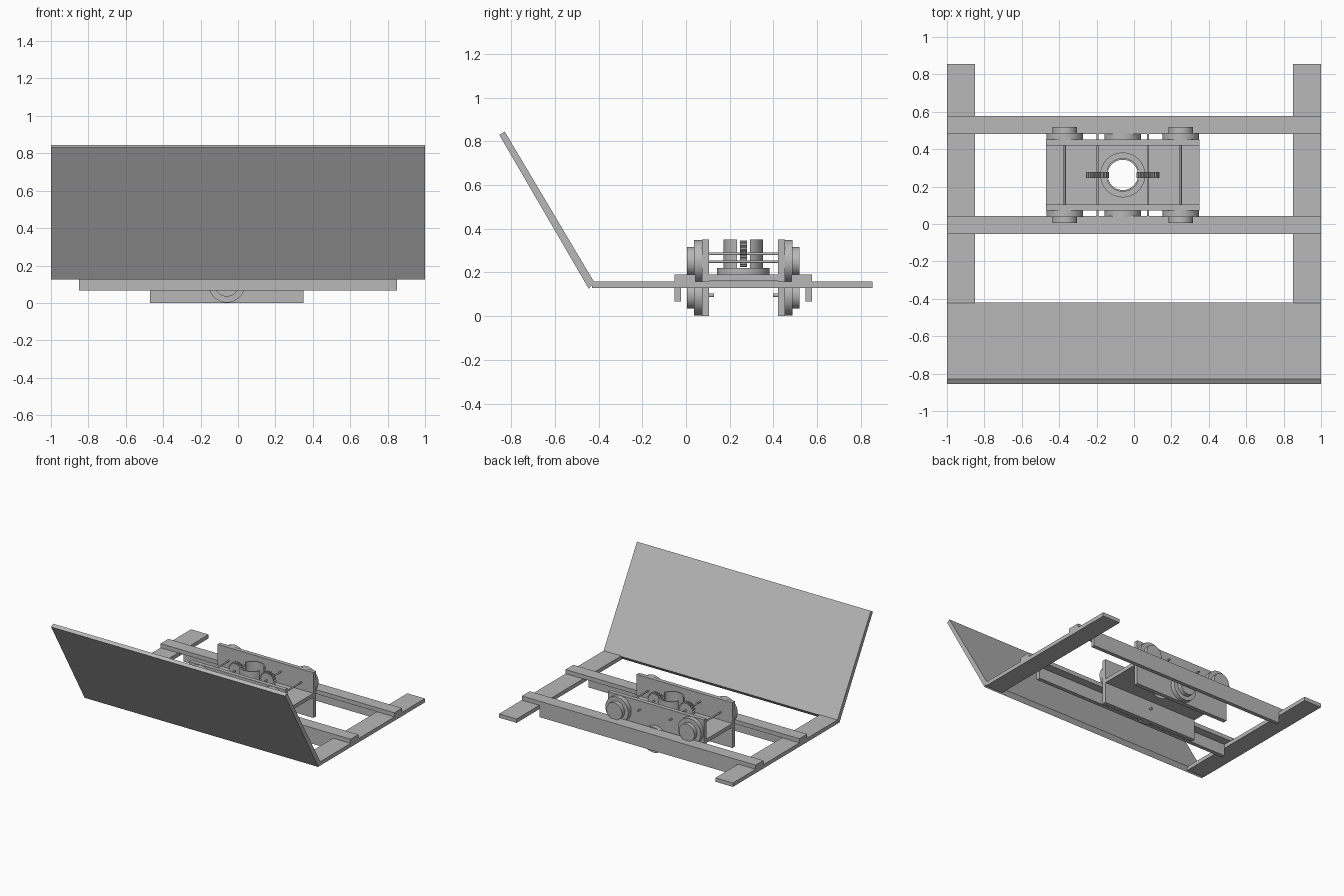
import bpy
import bmesh
from math import cos, sin, pi, radians
from mathutils import Matrix, Vector

cube = bpy.data.objects.get("Cube")
if cube:
    bpy.data.objects.remove(cube)

steel = bpy.data.materials.new("plain grey")
steel.use_nodes = True
GREY = (0.48, 0.48, 0.48, 1)
steel.diffuse_color = GREY
steel.node_tree.nodes["Principled BSDF"].inputs["Base Color"].default_value = GREY


def finish(name, bm):
    bmesh.ops.recalc_face_normals(bm, faces=bm.faces)
    mesh = bpy.data.meshes.new(name)
    bm.to_mesh(mesh)
    bm.free()
    mesh.materials.append(steel)
    obj = bpy.data.objects.new(name, mesh)
    bpy.context.collection.objects.link(obj)
    return obj


def activate(obj):
    bpy.ops.object.select_all(action='DESELECT')
    obj.select_set(True)
    bpy.context.view_layer.objects.active = obj


def smooth(obj):
    activate(obj)
    bpy.ops.object.shade_smooth_by_angle(angle=radians(30))
    return obj


def box(name, x, y, z):
    bm = bmesh.new()
    bmesh.ops.create_cube(bm, size=1)
    spans = (x, y, z)
    bmesh.ops.scale(bm, vec=[b - a for a, b in spans], verts=bm.verts)
    bmesh.ops.translate(bm, vec=[(a + b) / 2 for a, b in spans], verts=bm.verts)
    return finish(name, bm)


def extrude(name, points, depth):
    bm = bmesh.new()
    face = bm.faces.new([bm.verts.new(p) for p in points])
    new = bmesh.ops.extrude_face_region(bm, geom=[face])["geom"]
    moved = [v for v in new if isinstance(v, bmesh.types.BMVert)]
    bmesh.ops.translate(bm, vec=depth, verts=moved)
    return finish(name, bm)


def cylinder(name, r, start, end, sides=48):
    start, end = Vector(start), Vector(end)
    axis = end - start
    turn = axis.to_track_quat('Z', 'Y').to_matrix().to_4x4()
    bm = bmesh.new()
    bmesh.ops.create_cone(bm, cap_ends=True, segments=sides, radius1=r, radius2=r,
                          depth=axis.length,
                          matrix=Matrix.Translation((start + end) / 2) @ turn)
    return smooth(finish(name, bm))


def cut(obj, cutter):
    mod = obj.modifiers.new("cut", 'BOOLEAN')
    mod.object = cutter
    mod.solver = 'EXACT'
    activate(obj)
    bpy.ops.object.modifier_apply(modifier=mod.name)
    bpy.data.objects.remove(cutter)


# Blade: slanted sheet across the front
extrude("blade", [(-1, -0.445, 0.125), (-1, -0.855, 0.83),
                  (-1, -0.83, 0.845), (-1, -0.42, 0.155)], (2, 0, 0))

# Frame: side rails and two angle beams
CX, CY = -0.06, 0.2625
for side, name in ((1, "left"), (-1, "right")):
    box(name + "_rail", sorted((side * 0.85, side)), (-0.43, 0.855), (0.128, 0.158))
for s, name in ((-1, "front"), (1, "rear")):
    box(name + "_beam_flange", (-1, 1),
        sorted((CY + s * 0.22, CY + s * 0.315)), (0.158, 0.19))
    box(name + "_beam_web", (-0.85, 0.85),
        sorted((CY + s * 0.285, CY + s * 0.315)), (0.067, 0.158))

# Carriage: floor and side plates
X0, X1 = CX - 0.41, CX + 0.41
floor = box("carriage_floor", (X0, X1), (CY - 0.158, CY + 0.158), (0.16, 0.19))
WHEELS = (("left", CX + 0.31, 0.25), ("right", CX - 0.31, 0.25), ("middle", CX, 0.1))
for s, end in ((-1, "front"), (1, "rear")):
    box(end + "_side_plate", (X0, X1),
        sorted((CY + s * 0.158, CY + s * 0.19)), (0, 0.35))
    # Stepped wheels on the outside of each plate
    for name, x, z in WHEELS:
        for part, r, a, b in (("flange", 0.098, 0.19, 0.225),
                              ("tread", 0.066, 0.225, 0.257)):
            cylinder(f"{end}_{name}_wheel_{part}", r,
                     (x, CY + s * a, z), (x, CY + s * b, z))
    cylinder(end + "_middle_stub", 0.008, (CX, CY + s * 0.135, 0.095),
             (CX, CY + s * 0.158, 0.095), 16)

# Central socket: collar and slotted tube with a through hole
collar = cylinder("socket_collar", 0.12, (CX, CY, 0.19), (CX, CY, 0.22), 64)
tube = cylinder("socket_tube", 0.09, (CX, CY, 0.22), (CX, CY, 0.35), 64)
for part in (floor, collar, tube):
    cut(part, cylinder("bore", 0.081, (CX, CY, 0.1), (CX, CY, 0.4), 64))
    smooth(part)
cut(tube, box("slot", (CX - 0.2, CX + 0.2), (CY - 0.03, CY + 0.03), (0.221, 0.4)))

# Axles and toothed gears beside the socket
TEETH = 20
for s, name in ((1, "left"), (-1, "right")):
    x = CX + s * 0.31
    cylinder(name + "_axle", 0.006, (x, CY - 0.158, 0.25), (x, CY + 0.158, 0.25), 16)
    gx, gz = CX + s * 0.135, 0.285
    cylinder(name + "_gear_shaft", 0.006, (gx, CY - 0.22, gz), (gx, CY + 0.22, gz), 16)
    outline = []
    for i in range(TEETH * 4):
        r = 0.061 if i % 4 < 2 else 0.051
        a = 2 * pi * i / (TEETH * 4)
        outline.append((gx + r * cos(a), CY - 0.016, gz + r * sin(a)))
    extrude(name + "_gear", outline, (0, 0.032, 0))
